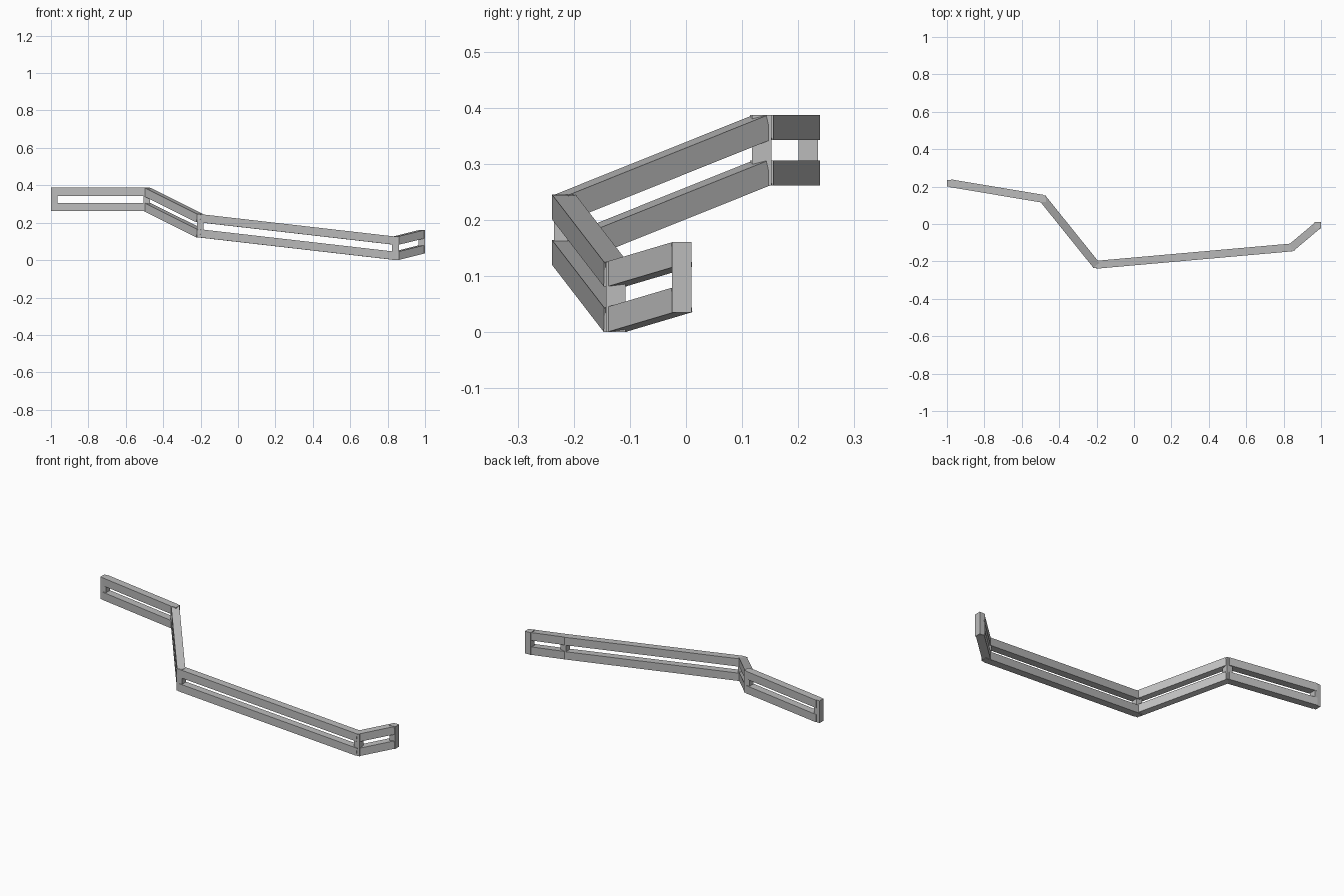
import bpy
from mathutils import Vector, Matrix

if "Cube" in bpy.data.objects:
    bpy.data.objects.remove(bpy.data.objects["Cube"])

grey = bpy.data.materials.new("grey paint")
grey.diffuse_color = (0.5, 0.5, 0.5, 1)
grey.use_nodes = True
grey.node_tree.nodes["Principled BSDF"].inputs["Base Color"].default_value = grey.diffuse_color

RAIL_W, RAIL_H = 0.042, 0.044
RAIL_OFFSET = 0.0405      # rail centres above and below the middle line
POST_W, POST_H = 0.035, 0.125

# middle line of the railing at each post
path = [Vector(p) for p in (
    (-0.9825, 0.218, 0.3245), (-0.487, 0.135, 0.3245), (-0.203, -0.218, 0.183),
    (0.842, -0.1255, 0.063), (0.9825, -0.0075, 0.098))]


def box(name, size, matrix):
    bpy.ops.mesh.primitive_cube_add(size=1)
    ob = bpy.context.object
    ob.name = name
    ob.matrix_world = matrix @ Matrix.Diagonal((*size, 1))
    ob.data.materials.append(grey)
    return ob


# upright posts at every bend and at both ends
for i, p in enumerate(path):
    box(f"post_{i + 1}", (POST_W, POST_W, POST_H), Matrix.Translation(p))

# upper and lower square rails between neighbouring posts
for i, (a, b) in enumerate(zip(path, path[1:])):
    along = (b - a).normalized()
    side = Vector((0, 0, 1)).cross(along).normalized()
    up = along.cross(side)
    turn = Matrix((along, side, up)).transposed().to_4x4()
    for level, sign in (("upper", 1), ("lower", -1)):
        centre = (a + b) / 2 + Vector((0, 0, sign * RAIL_OFFSET))
        box(f"{level}_rail_{i + 1}", ((b - a).length, RAIL_W, RAIL_H),
            Matrix.Translation(centre) @ turn)
